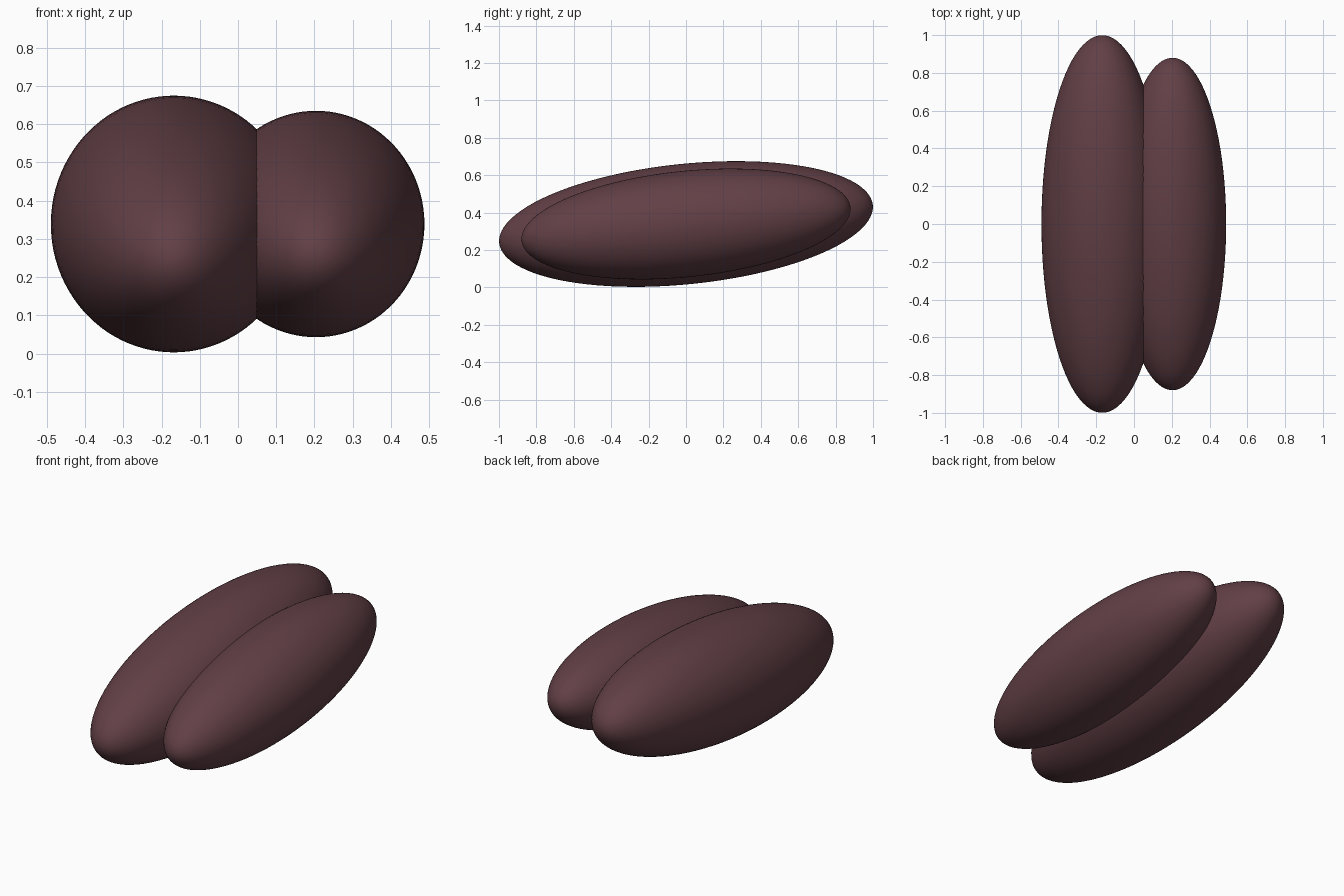
import bpy, math

if "Cube" in bpy.data.objects:
    bpy.data.objects.remove(bpy.data.objects["Cube"])

# Single dark plum colour
skin = bpy.data.materials.new("dark plum")
skin.diffuse_color = (0.12, 0.05, 0.06, 1)
skin.use_nodes = True
skin.node_tree.nodes["Principled BSDF"].inputs["Base Color"].default_value = skin.diffuse_color


def lobe(name, x, radius, half_length):
    """Smooth elongated ellipsoid, tilted up towards the back."""
    bpy.ops.mesh.primitive_uv_sphere_add(segments=96, ring_count=48, radius=1)
    ob = bpy.context.object
    ob.name = name
    # poles along y, then tilt about x
    ob.scale = (radius, radius, half_length)
    ob.rotation_euler = (math.radians(-90 + 5.8), 0, 0)
    ob.location = (x, 0, 0.339)
    bpy.ops.object.transform_apply(location=True, rotation=True, scale=True)
    bpy.ops.object.shade_smooth()
    ob.data.materials.append(skin)


# Two overlapping lobes
lobe("large_lobe", -0.168, 0.322, 1.004)
lobe("small_lobe", 0.204, 0.284, 0.884)
